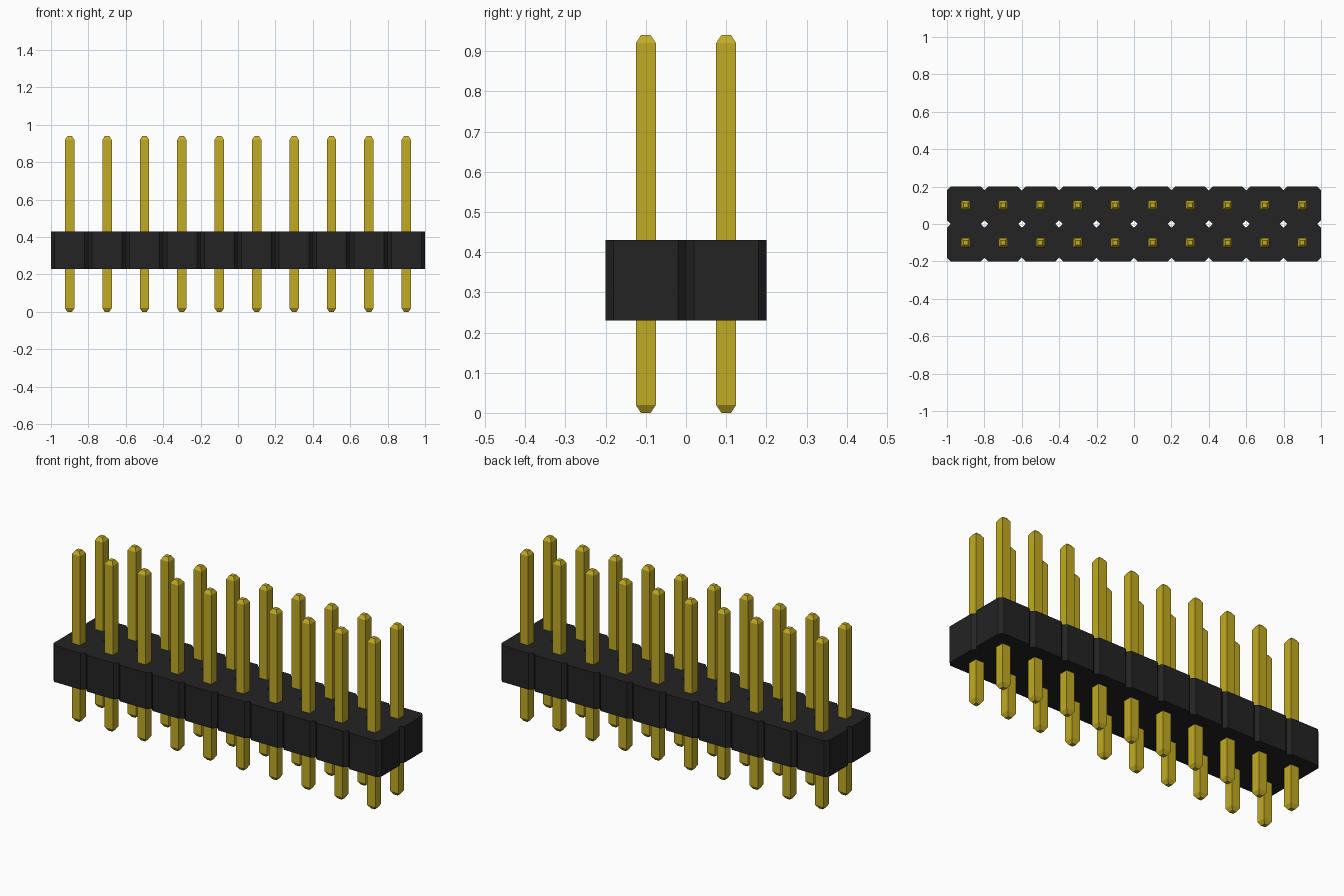
import bpy, bmesh

if "Cube" in bpy.data.objects:
    bpy.data.objects.remove(bpy.data.objects["Cube"], do_unlink=True)

PITCH, COLS, ROWS = 0.2, 10, 2
BODY_Z, BODY_H, NOTCH = 0.23, 0.20, 0.02
PIN_HALF, TIP_HALF, PIN_TOP, TIP_H = 0.025, 0.012, 0.94, 0.02


def material(name, rgb, rough):
    m = bpy.data.materials.new(name)
    m.use_nodes = True
    m.diffuse_color = (*rgb, 1)
    bsdf = m.node_tree.nodes["Principled BSDF"]
    bsdf.inputs["Base Color"].default_value = (*rgb, 1)
    bsdf.inputs["Roughness"].default_value = rough
    return m


def finish(bm, name, mat):
    mesh = bpy.data.meshes.new(name)
    bm.to_mesh(mesh)
    bm.free()
    mesh.materials.append(mat)
    return mesh


def add_object(name, mesh, location=(0, 0, 0)):
    ob = bpy.data.objects.new(name, mesh)
    ob.location = location
    bpy.context.collection.objects.link(ob)
    return ob


black = material("black plastic", (0.017, 0.017, 0.017), 0.6)
gold = material("gold metal", (0.54, 0.41, 0.018), 0.4)

centres = [((i - (COLS - 1) / 2) * PITCH, (j - (ROWS - 1) / 2) * PITCH)
           for i in range(COLS) for j in range(ROWS)]

# Housing: a welded grid of octagonal cells, thickened upwards
h, c = PITCH / 2, PITCH / 2 - NOTCH
octagon = [(h, -c), (h, c), (c, h), (-c, h), (-h, c), (-h, -c), (-c, -h), (c, -h)]
bm = bmesh.new()
for cx, cy in centres:
    bm.faces.new([bm.verts.new((cx + x, cy + y, BODY_Z)) for x, y in octagon])
bmesh.ops.remove_doubles(bm, verts=bm.verts[:], dist=0.001)
housing = add_object("housing", finish(bm, "housing", black))
solid = housing.modifiers.new("thickness", "SOLIDIFY")
solid.thickness = BODY_H
solid.offset = 1

# Pin: square bar with a blunt tapered tip at each end
bm = bmesh.new()
rings = []
for z, r in ((0, TIP_HALF), (TIP_H, PIN_HALF),
             (PIN_TOP - TIP_H, PIN_HALF), (PIN_TOP, TIP_HALF)):
    rings.append([bm.verts.new((x * r, y * r, z))
                  for x, y in ((-1, -1), (1, -1), (1, 1), (-1, 1))])
for low, high in zip(rings, rings[1:]):
    for k in range(4):
        n = (k + 1) % 4
        bm.faces.new((low[k], low[n], high[n], high[k]))
bm.faces.new(rings[0][::-1])
bm.faces.new(rings[-1])
pin_mesh = finish(bm, "pin", gold)

# One pin through the middle of every cell
for k, (cx, cy) in enumerate(centres):
    row = "front" if cy < 0 else "back"
    add_object(f"{row}_pin_{k // ROWS + 1}", pin_mesh, (cx, cy, 0))
